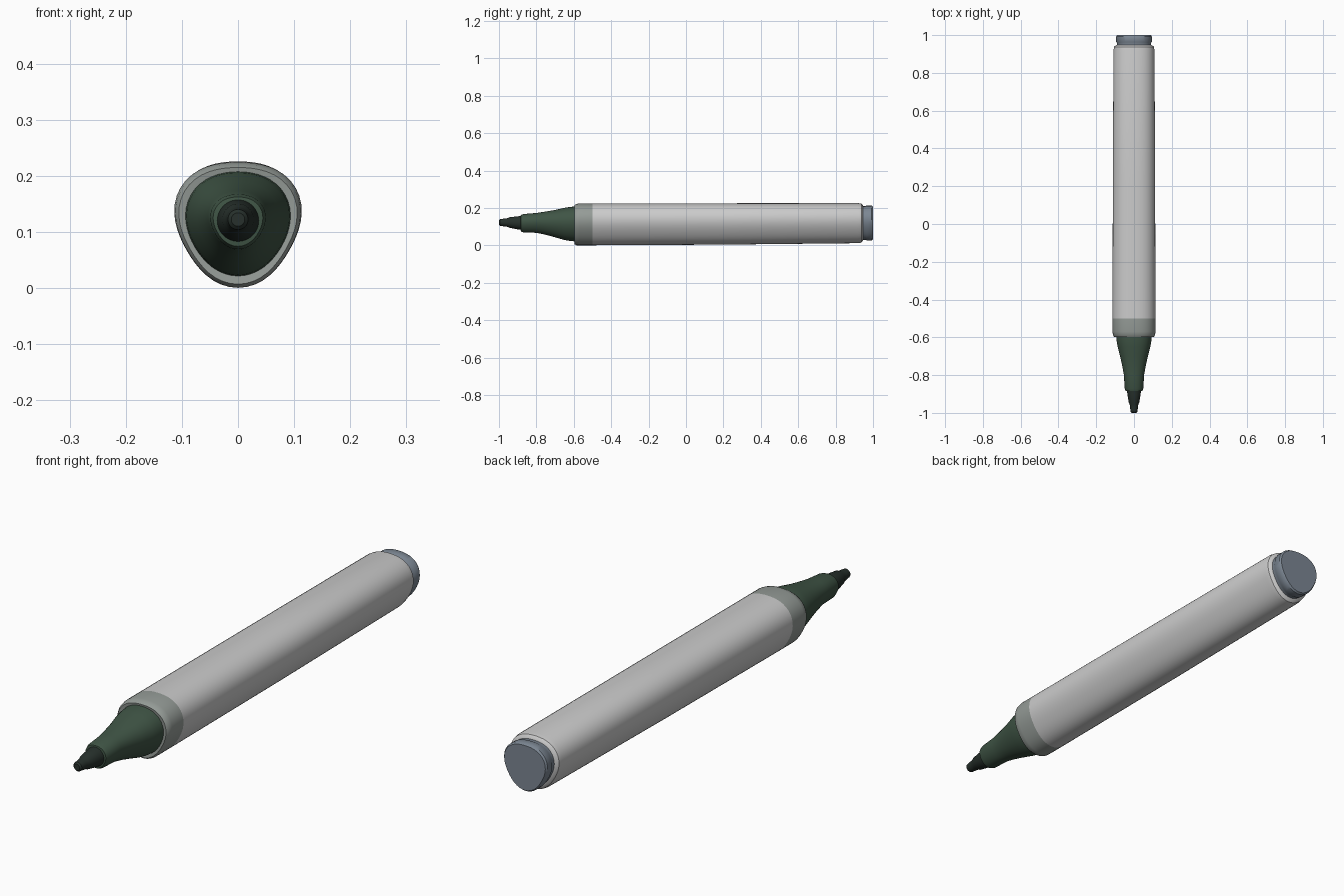
import bpy, bmesh
from math import cos, sin, pi, radians

if "Cube" in bpy.data.objects:
    bpy.data.objects.remove(bpy.data.objects["Cube"])

SIDES = 48


def material(name, rgb):
    mat = bpy.data.materials.new(name)
    mat.diffuse_color = (*rgb, 1)
    mat.use_nodes = True
    mat.node_tree.nodes["Principled BSDF"].inputs["Base Color"].default_value = mat.diffuse_color
    return mat


def loft(name, rings, tri=0.06, mat=None, cap_front=False, cap_back=False):
    """Skin rings of (y, radius, centre z), listed front to back.
    tri rounds the section toward a triangle with its corner down."""
    bm = bmesh.new()
    loops = []
    for y, r, cz in rings:
        loop = []
        for i in range(SIDES):
            a = 2 * pi * i / SIDES
            rr = r * (1 + tri * cos(3 * (a + pi / 2)))
            loop.append(bm.verts.new((rr * cos(a), y, cz + rr * sin(a))))
        loops.append(loop)
    for a, b in zip(loops, loops[1:]):
        for i in range(SIDES):
            j = (i + 1) % SIDES
            bm.faces.new((a[i], a[j], b[j], b[i]))
    if cap_front:
        bm.faces.new(loops[0])
    if cap_back:
        bm.faces.new(loops[-1][::-1])
    # rings run counter-clockwise seen from the front, so flip to face outward
    bmesh.ops.reverse_faces(bm, faces=[f for f in bm.faces if len(f.verts) == 4])
    bm.normal_update()
    for f in bm.faces:
        if len(f.verts) == 4:
            c = f.calc_center_median()
            # side walls must point away from the axis
            if f.normal.x * c.x + f.normal.z * (c.z - 0.12) < -1e-6:
                f.normal_flip()
    mesh = bpy.data.meshes.new(name)
    bm.to_mesh(mesh)
    bm.free()
    obj = bpy.data.objects.new(name, mesh)
    bpy.context.collection.objects.link(obj)
    if mat:
        mesh.materials.append(mat)
    bpy.ops.object.select_all(action='DESELECT')
    obj.select_set(True)
    bpy.context.view_layer.objects.active = obj
    bpy.ops.object.shade_smooth_by_angle(angle=radians(35))
    return obj


band_grey = material("band_grey", (0.30, 0.33, 0.31))
dark_green = material("dark_green", (0.05, 0.09, 0.06))
tip_black = material("tip_black", (0.02, 0.03, 0.025))
plug_blue = material("plug_blue", (0.20, 0.24, 0.29))

# Front band with its stepped lip, then the long barrel
loft("front_band", [(-0.595, 0.090, 0.118), (-0.597, 0.104, 0.117),
                    (-0.588, 0.110, 0.117), (-0.57, 0.112, 0.119),
                    (-0.50, 0.112, 0.119)], mat=band_grey)
loft("barrel", [(-0.50, 0.112, 0.119), (0.2, 0.1105, 0.121),
                (0.92, 0.107, 0.125), (0.938, 0.104, 0.125),
                (0.945, 0.096, 0.125), (0.947, 0.090, 0.125)])

# Rear plug
loft("end_plug", [(0.947, 0.090, 0.125), (0.96, 0.090, 0.125),
                  (0.965, 0.093, 0.125), (0.993, 0.093, 0.125),
                  (1.0, 0.088, 0.125)], mat=plug_blue, cap_back=True)

# Tapered nib holder
loft("nib_holder", [(-0.885, 0.030, 0.120), (-0.883, 0.044, 0.120),
                    (-0.87, 0.049, 0.120), (-0.80, 0.053, 0.122),
                    (-0.75, 0.062, 0.121), (-0.70, 0.073, 0.119),
                    (-0.65, 0.086, 0.118), (-0.62, 0.091, 0.118),
                    (-0.595, 0.093, 0.118)], tri=0.04, mat=dark_green)

# Felt tip
loft("felt_tip", [(-1.0, 0.012, 0.122), (-0.994, 0.018, 0.122),
                  (-0.97, 0.021, 0.122), (-0.955, 0.023, 0.122),
                  (-0.945, 0.028, 0.122), (-0.90, 0.035, 0.120),
                  (-0.884, 0.037, 0.120)], tri=0.0, mat=tip_black, cap_front=True)
